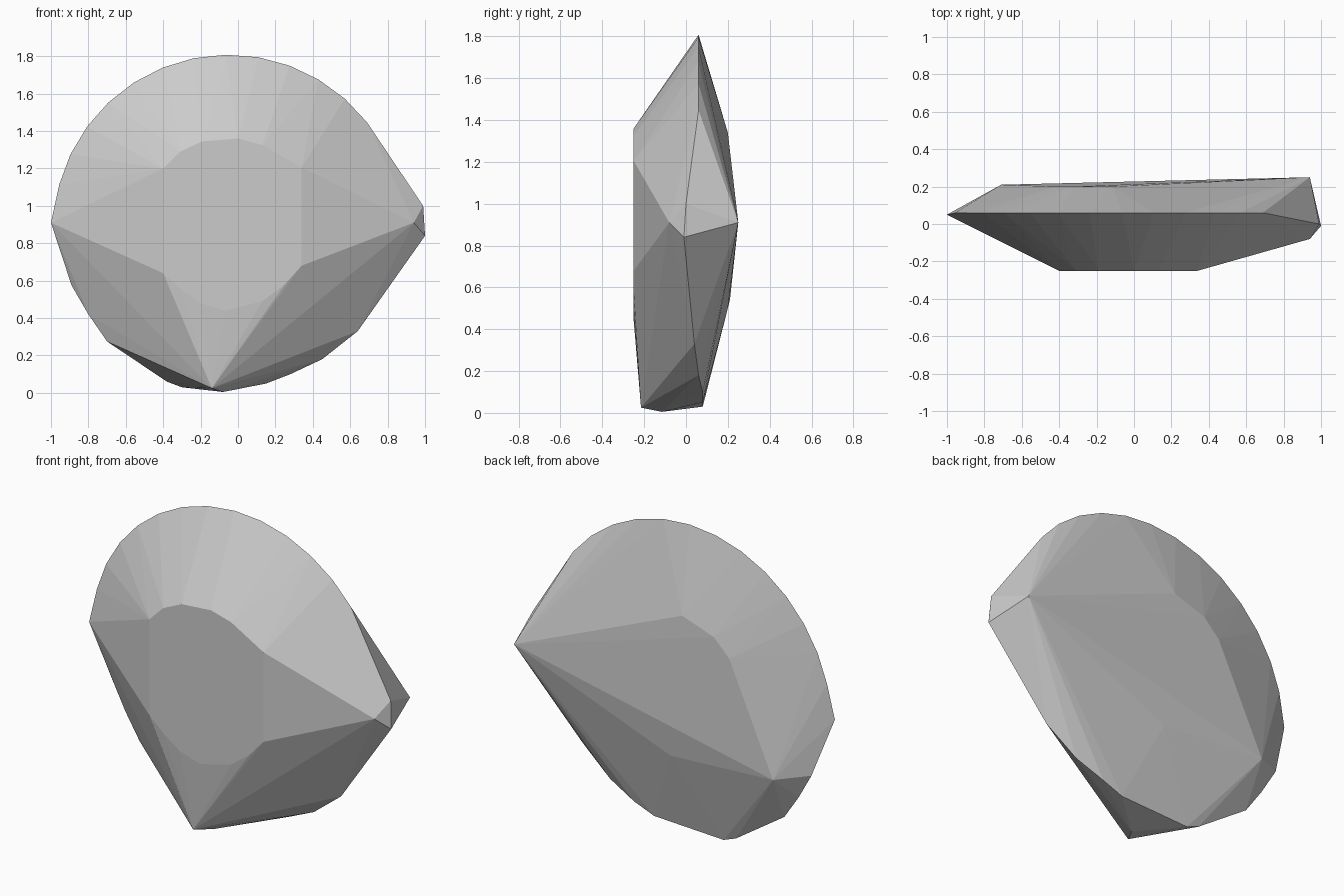
import bpy
import bmesh
from math import sin, cos, radians

# Remove the default object
default = bpy.data.objects.get("Cube")
if default:
    bpy.data.objects.remove(default, do_unlink=True)


def make_material(name, colour):
    material = bpy.data.materials.new(name)
    material.use_nodes = True
    material.diffuse_color = colour
    shader = next(n for n in material.node_tree.nodes if n.type == "BSDF_PRINCIPLED")
    shader.inputs["Base Color"].default_value = colour
    return material


def at_depth(y, outline):
    """Place an (x, z) outline at one depth."""
    return [(x, y, z) for x, z in outline]


def arc(centre_x, centre_z, radius, start, end, count, y):
    """Evenly spaced points on an upright circular arc."""
    angles = [radians(start + (end - start) * i / (count - 1)) for i in range(count)]
    return [(centre_x + radius * cos(a), y, centre_z + radius * sin(a)) for a in angles]


# Rounded upper rim of the stone
upper_rim = arc(-.05, .87, .938, 38, 165, 13, .06)

# Left and right ends of the rim
side_rim = [(-1, .05, .91), (-.89, .11, .575), (-.8, .1, .42), (-.7, .09, .275),
            (.99, 0, 1), (1, -.01, .84), (.64, .04, .33), (.45, .06, .18)]

# Lower rim and the chipped foot
lower_rim = at_depth(.08, [(.28, .1), (.15, .05), (-.3, .03), (-.38, .06)])
foot = [(-.14, -.215, .025), (-.08, -.115, .005)]

# Flat front facet, with curved top and bottom edges
front_facet = at_depth(-.25, [
    (-.4, 1.2), (-.31, 1.29), (-.19, 1.345), (0, 1.36), (.13, 1.325), (.34, 1.205),
    (.34, .68), (.25, .58), (.13, .49), (-.07, .44), (-.2, .48), (-.3, .55), (-.4, .64)])

# Back facet and the sharp corners at its sides
back_facet = at_depth(.2, [(-.115, 1.34), (-.32, 1.27), (-.42, 1.17), (-.04, .5)])
corners = [(.94, .25, .91), (.94, -.08, .91), (-.71, .21, .54)]

# Wrap all the facet corners in one faceted body
bm = bmesh.new()
for point in upper_rim + side_rim + lower_rim + foot + front_facet + back_facet + corners:
    bm.verts.new(point)
hull = bmesh.ops.convex_hull(bm, input=bm.verts[:])
loose = {g for g in hull["geom_interior"] + hull["geom_unused"]
         if isinstance(g, bmesh.types.BMVert)}
bmesh.ops.delete(bm, geom=list(loose), context="VERTS")

# Merge coplanar triangles into clean flat facets
bmesh.ops.dissolve_limit(bm, angle_limit=radians(.5), verts=bm.verts[:], edges=bm.edges[:])
bmesh.ops.recalc_face_normals(bm, faces=bm.faces[:])

mesh = bpy.data.meshes.new("faceted_stone")
bm.to_mesh(mesh)
bm.free()
mesh.materials.append(make_material("stone grey", (.6, .6, .6, 1)))
stone = bpy.data.objects.new("faceted_stone", mesh)
bpy.context.collection.objects.link(stone)
